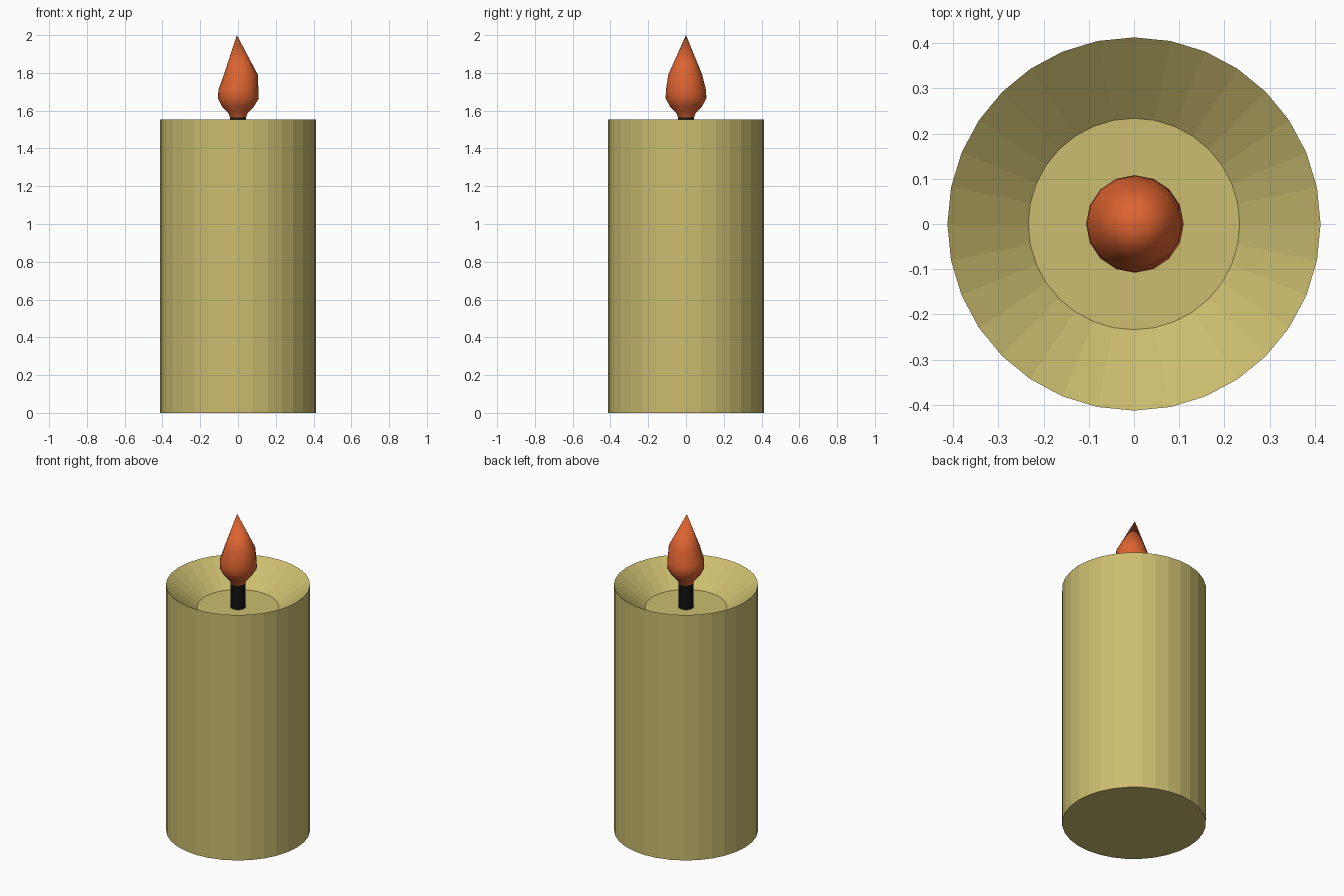
import bpy, bmesh, math

cube = bpy.data.objects.get("Cube")
if cube:
    bpy.data.objects.remove(cube, do_unlink=True)


def material(name, rgb):
    m = bpy.data.materials.new(name)
    m.use_nodes = True
    color = (*rgb, 1.0)
    m.diffuse_color = color
    m.node_tree.nodes["Principled BSDF"].inputs["Base Color"].default_value = color
    return m


def lathe(name, rings, sides, mat, smooth=False):
    """Closed turned solid; each ring is (radius, z, x shift, y shift)."""
    bm = bmesh.new()
    loops = []
    for r, z, dx, dy in rings:
        count = sides if r > 0 else 1
        angles = [math.tau * i / sides for i in range(count)]
        loops.append([bm.verts.new((dx + r * math.cos(a), dy + r * math.sin(a), z))
                      for a in angles])
    for low, high in zip(loops, loops[1:]):
        for i in range(sides):
            j = (i + 1) % sides
            if len(high) == 1:
                bm.faces.new((low[i], low[j], high[0]))
            else:
                bm.faces.new((low[i], low[j], high[j], high[i]))
    for loop in (loops[0], loops[-1]):
        if len(loop) > 1:
            bm.faces.new(loop)
    bmesh.ops.recalc_face_normals(bm, faces=bm.faces)
    mesh = bpy.data.meshes.new(name)
    bm.to_mesh(mesh)
    bm.free()
    mesh.materials.append(mat)
    obj = bpy.data.objects.new(name, mesh)
    bpy.context.collection.objects.link(obj)
    if smooth:
        bpy.ops.object.select_all(action="DESELECT")
        obj.select_set(True)
        bpy.context.view_layer.objects.active = obj
        bpy.ops.object.shade_smooth_by_angle(angle=math.radians(60))
    return obj


wax = material("pale yellow wax", (0.60, 0.51, 0.16))
char = material("burnt black", (0.006, 0.006, 0.006))
fire = material("orange fire", (0.73, 0.127, 0.03))

# Wax pillar with a sloped, melted hollow in the top
lathe("candle_body", [(0.413, 0, 0, 0), (0.413, 1.553, 0, 0), (0.234, 1.413, 0, 0)], 32, wax)

# Wick standing in the hollow
lathe("wick", [(0.043, 1.40, 0, 0), (0.043, 1.58, 0, 0)], 16, char, True)

# Flame, leaning slightly in its upper half
lathe("flame", [
    (0.038, 1.55, 0, 0), (0.05, 1.585, 0, 0), (0.083, 1.62, 0, 0),
    (0.108, 1.665, 0.002, 0), (0.106, 1.71, 0.002, 0),
    (0.09, 1.79, 0.015, -0.004), (0, 2.0, -0.006, 0),
], 16, fire, True)
